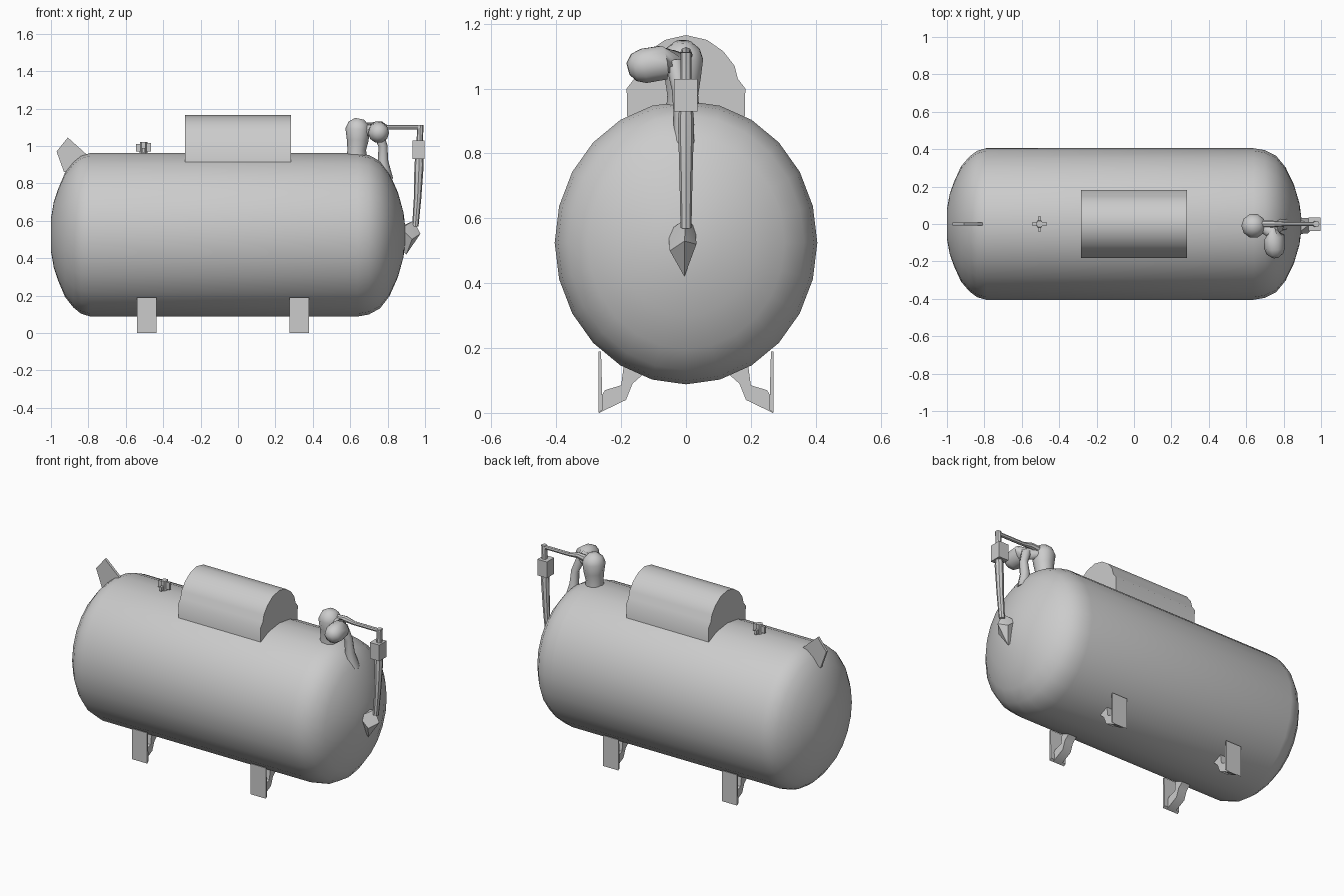
import bpy, bmesh, math
from mathutils import Vector

if "Cube" in bpy.data.objects:
    bpy.data.objects.remove(bpy.data.objects["Cube"])

grey = bpy.data.materials.new("tank grey")
grey.diffuse_color = (0.6, 0.6, 0.6, 1)
grey.use_nodes = True
grey.node_tree.nodes["Principled BSDF"].inputs["Base Color"].default_value = grey.diffuse_color


def finish(name, bm, angle=40):
    bmesh.ops.recalc_face_normals(bm, faces=bm.faces)
    me = bpy.data.meshes.new(name)
    bm.to_mesh(me)
    bm.free()
    me.materials.append(grey)
    ob = bpy.data.objects.new(name, me)
    bpy.context.collection.objects.link(ob)
    bpy.ops.object.select_all(action='DESELECT')
    bpy.context.view_layer.objects.active = ob
    ob.select_set(True)
    bpy.ops.object.shade_smooth_by_angle(angle=math.radians(angle))
    return ob


def skin(bm, rings):
    """Join equal rings of points into a capped tube."""
    vs = [[bm.verts.new(p) for p in r] for r in rings]
    n = len(vs[0])
    for a, b in zip(vs, vs[1:]):
        for i in range(n):
            j = (i + 1) % n
            bm.faces.new((a[i], a[j], b[j], b[i]))
    bm.faces.new(vs[0][::-1])
    bm.faces.new(vs[-1])


def tube(name, stations, sides=8, angle=40):
    """Sweep a round section along (x, y, z, radius) stations."""
    bm = bmesh.new()
    pts = [Vector(s[:3]) for s in stations]
    rings = []
    for k, p in enumerate(pts):
        d = (pts[min(k + 1, len(pts) - 1)] - pts[max(k - 1, 0)]).normalized()
        ref = Vector((0, 1, 0)) if abs(d.y) < 0.8 else Vector((0, 0, 1))
        u = d.cross(ref).normalized()
        v = d.cross(u)
        rings.append([p + stations[k][3] * (math.cos(t) * u + math.sin(t) * v)
                      for t in (math.tau * i / sides for i in range(sides))])
    skin(bm, rings)
    return finish(name, bm, angle)


def prism(name, profile, axis, lo, hi, angle=30):
    """Extrude a profile along x (points y, z) or y (points x, z)."""
    bm = bmesh.new()
    skin(bm, [[(h, a, b) if axis == 'x' else (a, h, b) for a, b in profile]
              for h in (lo, hi)])
    return finish(name, bm, angle)


# Tank shell: slightly tall oval section with domed ends
shell = [(-1.0, .20), (-.985, .40), (-.96, .57), (-.925, .76), (-.88, .89), (-.84, .965),
         (-.79, 1), (.64, 1), (.70, .975), (.76, .90), (.81, .75), (.855, .52),
         (.885, .27), (.895, .08)]
bm = bmesh.new()
skin(bm, [[(x, .405 * s * math.cos(t), .525 + .437 * s * math.sin(t))
           for t in (math.tau * i / 24 for i in range(24))] for x, s in shell])
finish("tank_shell", bm, 60)

# Hatch on top: rounded hood over a straight skirt
half = [(.18, .86), (.183, 1.0), (.16, 1.03), (.15, 1.07), (.115, 1.115), (.065, 1.15)]
hood = half + [(0, 1.165)] + [(-y, z) for y, z in half[::-1]]
prism("hatch", hood, 'x', -.283, .283, 40)

# Lifting lug at the left end
prism("lifting_lug", [(-.97, .97), (-.91, 1.045), (-.81, .955), (-.85, .88), (-.93, .86)],
      'y', -.008, .008)

# Small vent: stem and a crossed handle
tube("vent_stem", [(-.505, 0, .93, .022), (-.505, 0, 1.02, .02)], 6)
prism("vent_handle", [(-.545, .97), (-.545, 1.01), (-.465, 1.015), (-.465, .97)],
      'y', -.008, .008)
prism("vent_crossbar", [(-.04, .965), (-.04, .99), (.04, .99), (.04, .965)],
      'x', -.512, -.498)

# Legs: outer plate plus a bent brace under the tank
for x in (-.488, .328):
    for s, side in ((-1, "front"), (1, "back")):
        end = "left" if x < 0 else "right"
        prism(f"{side}_{end}_leg_plate",
              [(s * .27, 0), (s * .27, .19), (s * .262, .19), (s * .257, .01)],
              'x', x - .052, x + .052)
        prism(f"{side}_{end}_leg_brace",
              [(s * .268, 0), (s * .185, .04), (s * .165, .09), (s * .12, .13),
               (s * .19, .16), (s * .20, .085), (s * .25, .07), (s * .268, .04)],
              'x', x - .028, x + .028, 50)

# Valve body with neck and rounded cap
tube("valve_body", [(.635, -.01, .92, .055), (.635, -.01, .98, .05), (.64, -.01, 1.03, .058),
                    (.64, -.01, 1.09, .066), (.645, -.01, 1.12, .055),
                    (.65, -.01, 1.145, .025)], 10, 60)

# Round actuator leaning to the front, with its support pipe
tube("valve_actuator", [(.68, -.01, 1.08, .03), (.73, -.04, 1.085, .035),
                        (.75, -.07, 1.08, .055), (.752, -.13, 1.07, .056),
                        (.754, -.16, 1.065, .045), (.755, -.178, 1.06, .02)], 10, 60)
tube("actuator_support", [(.745, -.035, 1.08, .028), (.775, -.02, 1.0, .024),
                          (.775, -.01, .92, .028), (.79, 0, .82, .04)], 8, 60)

# Overhead pipe from the valve, down the right end
tube("top_pipe", [(.66, 0, 1.10, .022), (.74, 0, 1.11, .018), (.80, 0, 1.10, .012),
                  (.985, 0, 1.10, .012)], 8)
tube("drop_pipe", [(.975, 0, 1.112, .017), (.97, 0, .98, .017), (.968, 0, .90, .025),
                   (.96, 0, .72, .020), (.948, 0, .57, .017)], 8)

# Square coupling
prism("pipe_coupling", [(.932, .93), (.932, 1.03), (.997, 1.03), (.997, .93)],
      'y', -.037, .035)

# Pointed outlet fitting on the right end
bm = bmesh.new()
for p in [(.90, -.005, .42), (.975, -.005, .53), (.94, 0, .60), (.87, -.055, .56),
          (.87, .03, .57), (.93, .032, .52), (.93, -.05, .50), (.87, 0, .45)]:
    bm.verts.new(p)
res = bmesh.ops.convex_hull(bm, input=bm.verts[:])
finish("outlet_fitting", bm, 35)
